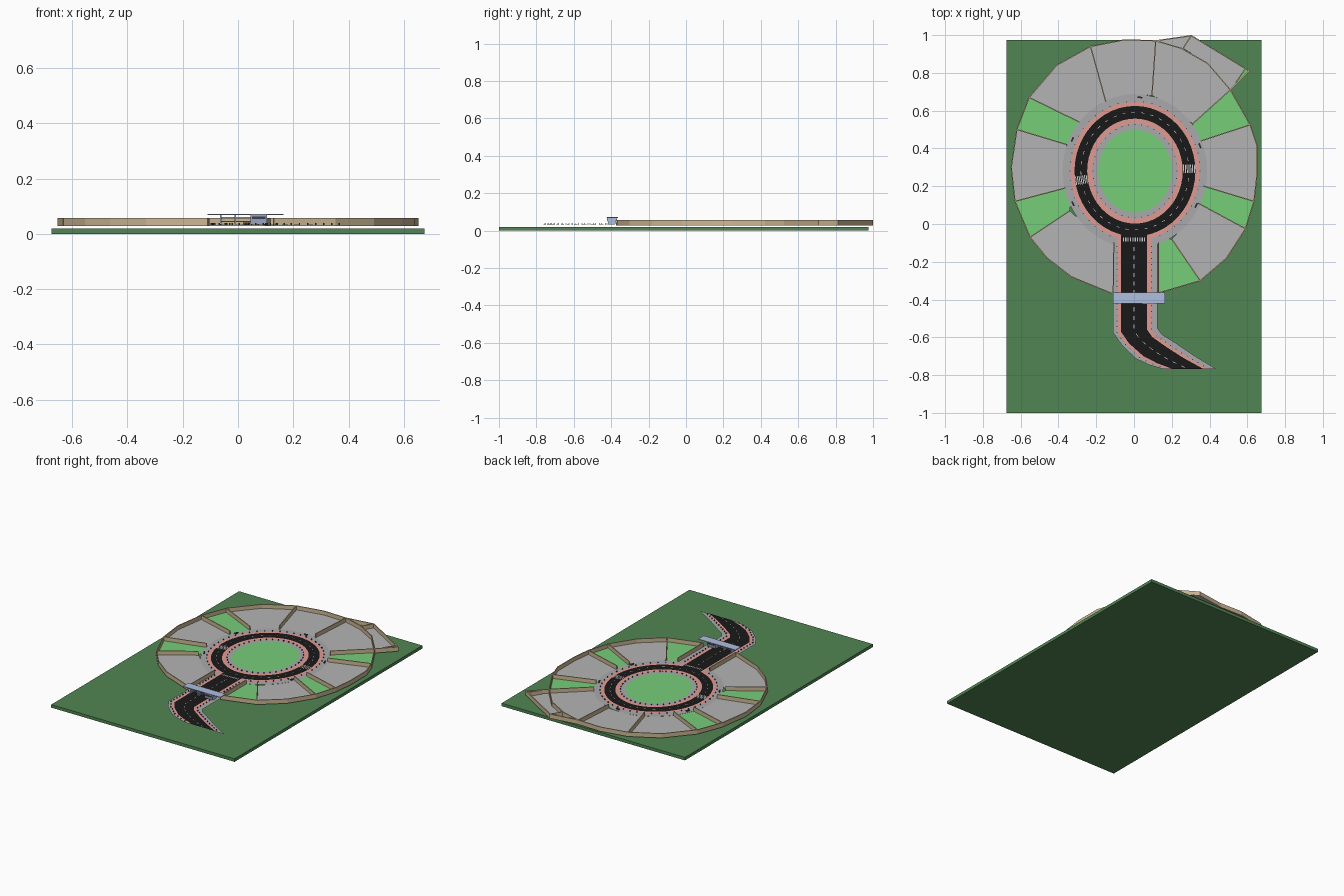
import bpy, bmesh, math
from mathutils import Vector

if "Cube" in bpy.data.objects:
    bpy.data.objects.remove(bpy.data.objects["Cube"])

def mat(name, r, g, b):
    m = bpy.data.materials.new(name)
    m.diffuse_color = (r ** 2.2, g ** 2.2, b ** 2.2, 1)
    m.use_nodes = True
    m.node_tree.nodes["Principled BSDF"].inputs["Base Color"].default_value = m.diffuse_color
    return m

LAWN = mat("dark_green", .32, .52, .33)
GREEN = mat("light_green", .46, .80, .47)
PAVE = mat("pavement", .66, .66, .67)
PLOT = mat("plot_grey", .70, .70, .70)
PINK = mat("pink", .88, .60, .57)
BLACK = mat("asphalt", .12, .12, .12)
WHITE = mat("paint", .85, .85, .85)
TAN = mat("tan", .80, .72, .58)
BLUE = mat("gate_blue", .68, .74, .87)
DARK = mat("dark_metal", .25, .26, .28)

def finish(name, bm, m):
    bmesh.ops.recalc_face_normals(bm, faces=bm.faces)
    me = bpy.data.meshes.new(name)
    bm.to_mesh(me)
    bm.free()
    me.materials.append(m)
    ob = bpy.data.objects.new(name, me)
    bpy.context.collection.objects.link(ob)
    return ob

def add_box(bm, c, size, ang=0):
    vs = bmesh.ops.create_cube(bm, size=1)["verts"]
    ca, sa = math.cos(ang), math.sin(ang)
    for v in vs:
        x, y, z = (v.co[i] * size[i] for i in range(3))
        v.co = (c[0] + x * ca - y * sa, c[1] + x * sa + y * ca, c[2] + z)

def boxes(name, items, m):
    bm = bmesh.new()
    for it in items:
        add_box(bm, *it)
    return finish(name, bm, m)

def sheet(name, pts, z, m):
    bm = bmesh.new()
    f = bm.faces.new([bm.verts.new((x, y, z)) for x, y in pts])
    f.normal_update()
    if f.normal.z < 0:
        f.normal_flip()
    bmesh.ops.triangulate(bm, faces=[f])
    return finish(name, bm, m)

def strip(name, a, b, z, m):
    bm = bmesh.new()
    va = [bm.verts.new((x, y, z)) for x, y in a]
    vb = [bm.verts.new((x, y, z)) for x, y in b]
    for i in range(len(a) - 1):
        bm.faces.new((va[i], va[i + 1], vb[i + 1], vb[i]))
    return finish(name, bm, m)

CX, CY = 0.005, 0.28
def ell(r, t):
    # ring road is slightly taller than wide
    return (CX + r * math.cos(t), CY + (r + .025) * math.sin(t))

def ring(r, n=48):
    return [ell(r, 2 * math.pi * i / n) for i in range(n + 1)]

# base board
boxes("base_board", [((0, -.0125, .01), (1.35, 1.975, .02))], LAWN)

# ring road bands and central park
Z = .032
for name, ro, ri, z, m in [("outer_sidewalk", .383, .34, Z, PAVE), ("outer_path", .342, .318, Z + .001, PINK),
                           ("ring_road", .32, .253, Z + .0015, BLACK), ("inner_path", .255, .226, Z + .001, PINK),
                           ("inner_sidewalk", .228, .192, Z, PAVE)]:
    strip(name, ring(ro), ring(ri), z, m)
sheet("central_park", ring(.195)[:-1], Z + .001, GREEN)

# entrance road: centre points with their cross directions
ROWS = [(0, -.565, 1, .1), (.035, -.615, .9, .25), (.11, -.675, .9, .35), (.19, -.722, 1, .22), (.285, -.767, 1.2, 0)]
def lane(o, y0):
    return [(o, y0)] + [(cx + o * dx, cy + o * dy) for cx, cy, dx, dy in ROWS]
for name, a, b, y0, z, m in [("left_sidewalk", -.11, -.085, -.105, Z, PAVE), ("left_path", -.087, -.066, -.07, Z + .001, PINK),
                             ("entrance_road", -.068, .068, -.05, Z + .002, BLACK),
                             ("right_path", .066, .09, -.07, Z + .001, PINK), ("right_sidewalk", .088, .125, -.105, Z, PAVE)]:
    strip(name, lane(a, y0), lane(b, y0), z, m)

# painted dashes
marks = []
for i in range(36):
    t = 2 * math.pi * i / 36
    p, q = Vector(ell(.286, t)), Vector(ell(.286, t + .06))
    d = q - p
    marks.append(((*((p + q) / 2), Z + .002), (d.length, .003, .001), math.atan2(d.y, d.x)))
path = [Vector(p) for p in lane(0, -.11)]
for p, q in zip(path, path[1:]):
    d = q - p
    n = max(1, round(d.length / .045))
    for i in range(n):
        c = p + d * ((i + .5) / n)
        marks.append(((c.x, c.y, Z + .0025), (.022, .003, .001), math.atan2(d.y, d.x)))
boxes("lane_dashes", marks, WHITE)

# crosswalks
zebra = []
for t in (.04, math.pi + .15):
    for k in range(7):
        x, y = ell(.258 + k * .0095, t)
        zebra.append(((x, y, Z + .0025), (.005, .045, .001), t))
for k in range(10):
    zebra.append(((-.056 + k * .0125, -.082, Z + .003), (.006, .02, .001)))
boxes("crosswalks", zebra, WHITE)

# walled plots: outer outline, running clockwise from the entrance
OUT = [(-.11, -.37), (-.33, -.28), (-.46, -.18), (-.55, -.07), (-.63, .12), (-.65, .3), (-.62, .5),
       (-.555, .67), (-.41, .84), (-.23, .94), (-.05, .975), (.115, .97), (.25, .93), (.39, .85),
       (.51, .71), (.615, .525), (.65, .42), (.65, .25), (.635, .12), (.59, -.025), (.49, -.18),
       (.35, -.30), (.13, -.365)]
# outline index of each divider and its inner end
DIV = [(0, (-.107, -.10)), (3, (-.34, .07)), (4, (-.365, .19)), (6, (-.355, .42)), (7, (-.29, .54)),
       (9, (-.15, .65)), (11, (.095, .68)), (14, (.31, .53)), (15, (.355, .44)), (18, (.37, .20)),
       (19, (.34, .11)), (21, (.2, -.08)), (22, (.13, -.1))]
GREENS = {1, 3, 7, 9, 11}
ZL, W0, W1 = .0305, .028, .057

def angle(p):
    return math.atan2((p[1] - CY) / .405, (p[0] - CX) / .38)

def wall_item(p, q, w=.006):
    p, q = Vector(p), Vector(q)
    d = q - p
    return ((*((p + q) / 2), (W0 + W1) / 2), (d.length + w * .5, w, W1 - W0), math.atan2(d.y, d.x))

walls = []
for k in range(len(DIV) - 1):
    (i, p), (j, q) = DIV[k], DIV[k + 1]
    a, b = angle(p), angle(q)
    while b > a:
        b -= 2 * math.pi
    arc = [ell(.381, b + (a - b) * s / 5) for s in range(1, 5)]
    sheet("plot_%02d" % k, OUT[i:j + 1] + [q] + arc + [p], ZL, GREEN if k in GREENS else PLOT)
    walls += [wall_item(OUT[n], OUT[n + 1]) for n in range(i, j)]
for i, p in DIV:
    walls.append(wall_item(OUT[i], p))

# outlying corner plots
sheet("corner_plot_small", [OUT[11], (.305, 1.0), (.26, .93), OUT[12]], ZL, PLOT)
sheet("corner_plot_large", [(.305, 1.0), (.59, .825), OUT[14], OUT[13], (.26, .93)], ZL, PLOT)
sheet("corner_plot_end", [(.59, .825), (.61, .81), OUT[14]], ZL, GREEN)
for p, q in [(OUT[11], (.303, .997)), ((.303, .997), (.61, .81)), ((.61, .81), OUT[14]),
             ((.303, .997), (.26, .93)), ((.59, .823), (.54, .75))]:
    walls.append(wall_item(p, q))
boxes("plot_walls", walls, TAN)

# bollards along the kerbs
posts = []
for r, n in ((.222, 40), (.345, 48)):
    for i in range(n):
        t = 2 * math.pi * i / n
        x, y = ell(r, t)
        if not (r > .3 and abs(x) < .1 and y < 0):
            posts.append(((x, y, Z + .004), (.005, .005, .007), t))
for o in (-.09, .092):
    for p, q in zip(lane(o, -.12), lane(o, -.12)[1:]):
        d = Vector(q) - Vector(p)
        n = max(1, int(d.length / .03))
        for i in range(n):
            c = Vector(p) + d * (i / n)
            posts.append(((c.x, c.y, Z + .004), (.005, .005, .007)))
boxes("bollards", posts, DARK)

# benches on the outer sidewalk
seats = []
for t in (.35, 1.5, 2.7, 3.6, 5.8):
    x, y = ell(.366, t)
    seats += [((x, y, Z + .007), (.008, .026, .003), t), ((x, y, Z + .003), (.005, .02, .006), t)]
boxes("benches", seats, DARK)

# entrance gate: roof, flared booth and open left frame
boxes("gate_roof", [((.0275, -.3925, .0705), (.275, .058, .004))], BLUE)
booth = boxes("gate_booth", [((.075, -.3965, .0515), (.06, .055, .035))], BLUE)
for v in booth.data.vertices:
    if v.co.z < .05:
        v.co.y = -.3965 + (v.co.y + .3965) * .65
boxes("gate_windows", [((.075, -.3965, .058), (.05, .054, .01))], DARK)
frame = [((x, -.3965, .051), (.006, .03, .036)) for x in (-.062, -.01)]
frame += [((-.01, -.3965, z), (.11, .006, .004)) for z in (.044, .058)]
boxes("gate_frame", frame, BLUE)
